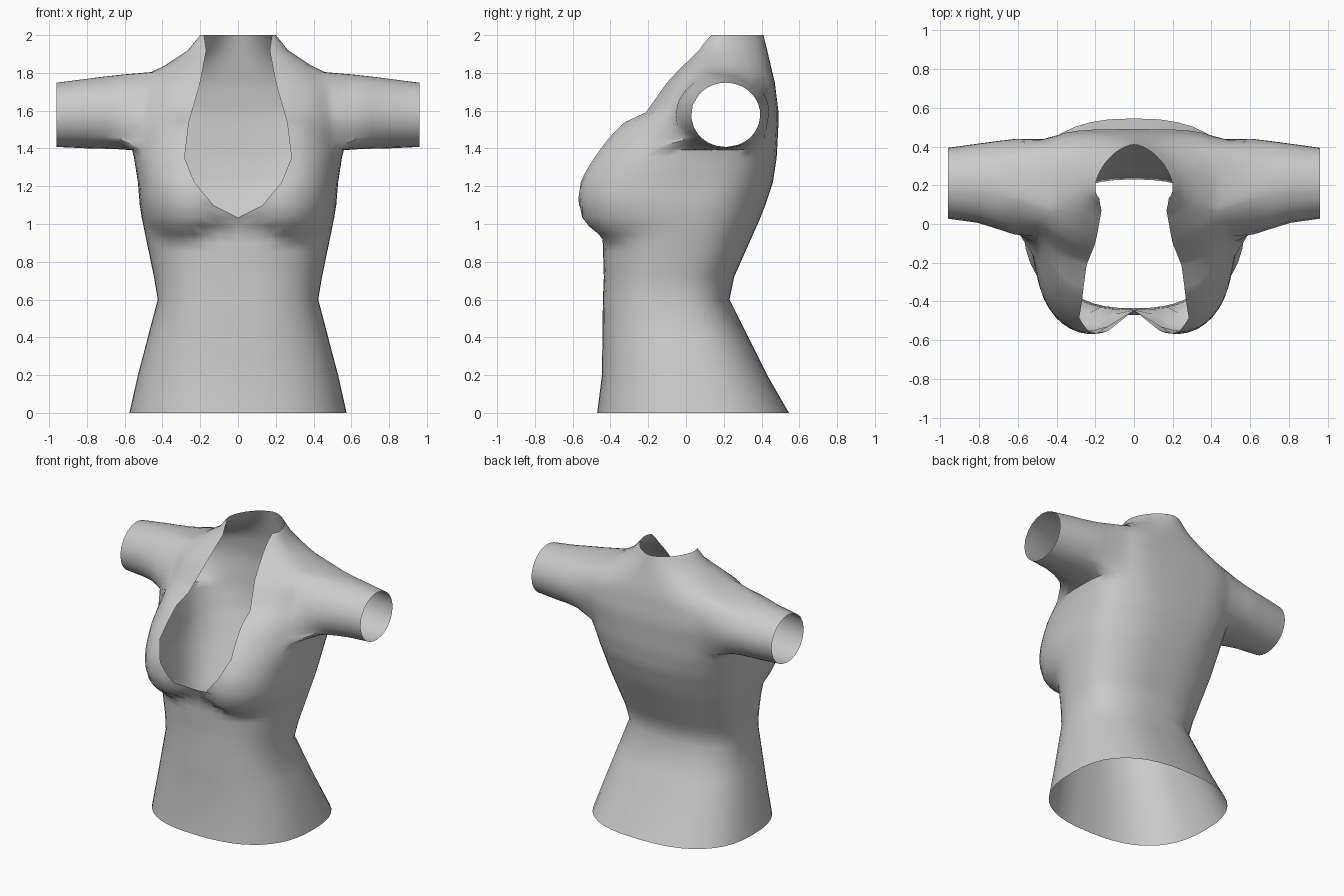
import bpy, bmesh, math

if "Cube" in bpy.data.objects:
    bpy.data.objects.remove(bpy.data.objects["Cube"])

FRONT, BACK = 12, 10         # columns from front centre to side, side to back centre
ARM_COLS = (7, 17)           # armhole column range
ARM_Z = (1.38, 1.805)        # armhole height range

# key outlines: height, half width, front y, back y, neckline half width
KEYS = [
    (0.0, .575, -.47, .545, 0),
    (0.2, .53, -.445, .43, 0),
    (0.6, .425, -.44, .23, 0),
    (0.72, .445, -.435, .255, 0),
    (1.035, .51, -.445, .395, 0),
    (1.1, .52, -.435, .42, .13),
    (1.22, .53, -.42, .46, .23),
    (1.35, .55, -.38, .48, .283),
    (1.54, .555, -.31, .49, .26),
    (1.59, .555, -.235, .49, .245),
    (1.75, .53, -.11, .47, .2),
    (1.8, .445, -.065, .458, .19),
    (1.92, .265, .05, .43, .168),
    (2.0, .2, .09, .41, .18),
]


def make_rows():
    """Split each gap between key outlines into even rows."""
    rows = []
    for a, b in zip(KEYS, KEYS[1:]):
        n = max(1, round((b[0] - a[0]) / (.045 if a[0] > .7 else .2)))
        rows += [[p + (q - p) * i / n for p, q in zip(a, b)] for i in range(n)]
    return rows + [list(KEYS[-1])]


def bust(x, z):
    """Forward swell of the cup, steep below and long above."""
    rz = .235 if z < 1.16 else .42
    r = (abs(x - .30) / .28) ** 2.2 + (abs(z - 1.16) / rz) ** 2
    return .16 * max(0, 1 - r) ** (.6 if z < 1.16 else .75)


def row_points(z, w, f, b, o):
    """Half outline of the body at one height, front to back."""
    c = .05 - .2 * z if z < .6 else min(.19, -.07 + .245 * (z - .6))   # widest point
    if z < 1.6:                                                # back roundness
        e = .8 - .25 * max(0, z - 1.1) / .5
    else:
        e = .55 + .65 * max(0, z - 1.7) / .3
    ef = .8 - .14 * max(0, 1 - abs(z - 1.2) / .35)             # front roundness
    pts = []
    t0 = math.asin(min(1, o / w) ** (1 / ef))
    for i in range(FRONT + 1):
        t = t0 + (math.pi / 2 - t0) * i / FRONT
        x = w * math.sin(t) ** ef
        y = c - (c - f) * max(0, math.cos(t)) ** ef
        pts.append((x, y - bust(x, z) * min(1, max(0, (c - y) / .3)), z))
    for i in range(1, BACK + 1):
        t = math.pi / 2 * (1 - i / BACK)
        pts.append((w * math.sin(t) ** e, c + (b - c) * math.cos(t) ** e, z))
    return pts


# Body: lofted half outlines, leaving the neckline and armhole open
bm = bmesh.new()
rows = make_rows()
grid = [[bm.verts.new(p) for p in row_points(*r)] for r in rows]
arm_rows = [i for i, r in enumerate(rows) if ARM_Z[0] < r[0] < ARM_Z[1]]
r0, r1 = arm_rows[0], arm_rows[-1]
c0, c1 = ARM_COLS
for r in range(len(grid) - 1):
    for c in range(FRONT + BACK):
        if r0 <= r < r1 and c0 <= c < c1:
            continue
        bm.faces.new((grid[r][c], grid[r][c + 1], grid[r + 1][c + 1], grid[r + 1][c]))
# unused vertices inside the armhole
bmesh.ops.delete(bm, geom=[v for v in bm.verts if not v.link_faces], context='VERTS')

# Sleeve: rings grown from the armhole edge, narrowing to the cuff
loop = ([grid[r0][c] for c in range(c0, c1)] + [grid[r][c1] for r in range(r0, r1)]
        + [grid[r1][c] for c in range(c1, c0, -1)] + [grid[r][c0] for r in range(r1, r0, -1)])
ys, zs = [v.co.y for v in loop], [v.co.z for v in loop]
my, mz = (min(ys) + max(ys)) / 2, (min(zs) + max(zs)) / 2
hy, hz = (max(ys) - min(ys)) / 2, (max(zs) - min(zs)) / 2
angles = [math.atan2((v.co.z - mz) / hz, (v.co.y - my) / hy) for v in loop]
prev = loop
for k in (0, .25, .55, 1):
    cy = .19 + .02 * min(1, k * 2)
    ry = .183 + .072 * (1 - k) ** 1.5
    cz, rz = 1.592 - .014 * k, .2 - .03 * k
    ring = [bm.verts.new((.62 + .34 * k, cy + ry * math.cos(a), cz + rz * math.sin(a)))
            for a in angles]
    for i in range(len(ring)):
        j = (i + 1) % len(ring)
        bm.faces.new((prev[i], prev[j], ring[j], ring[i]))
    prev = ring

# Ease the shoulder join
join = [v for v in bm.verts if .36 < v.co.x < .75 and 1.36 < v.co.z < 1.9
        and not v.is_boundary]
for _ in range(2):
    bmesh.ops.smooth_vert(bm, verts=join, factor=.3, use_axis_x=True,
                          use_axis_y=True, use_axis_z=True)
bmesh.ops.recalc_face_normals(bm, faces=bm.faces)

mesh = bpy.data.meshes.new("shirt")
bm.to_mesh(mesh)
bm.free()
shirt = bpy.data.objects.new("shirt", mesh)
bpy.context.collection.objects.link(shirt)

# Other half
mirror = shirt.modifiers.new("mirror", 'MIRROR')
mirror.use_clip = True
mirror.merge_threshold = .002

# Cloth colour
cloth = bpy.data.materials.new("grey_cloth")
cloth.diffuse_color = (.6, .6, .6, 1)
cloth.use_nodes = True
cloth.node_tree.nodes["Principled BSDF"].inputs["Base Color"].default_value = cloth.diffuse_color
mesh.materials.append(cloth)

bpy.context.view_layer.objects.active = shirt
shirt.select_set(True)
bpy.ops.object.shade_smooth_by_angle(angle=math.radians(50))
